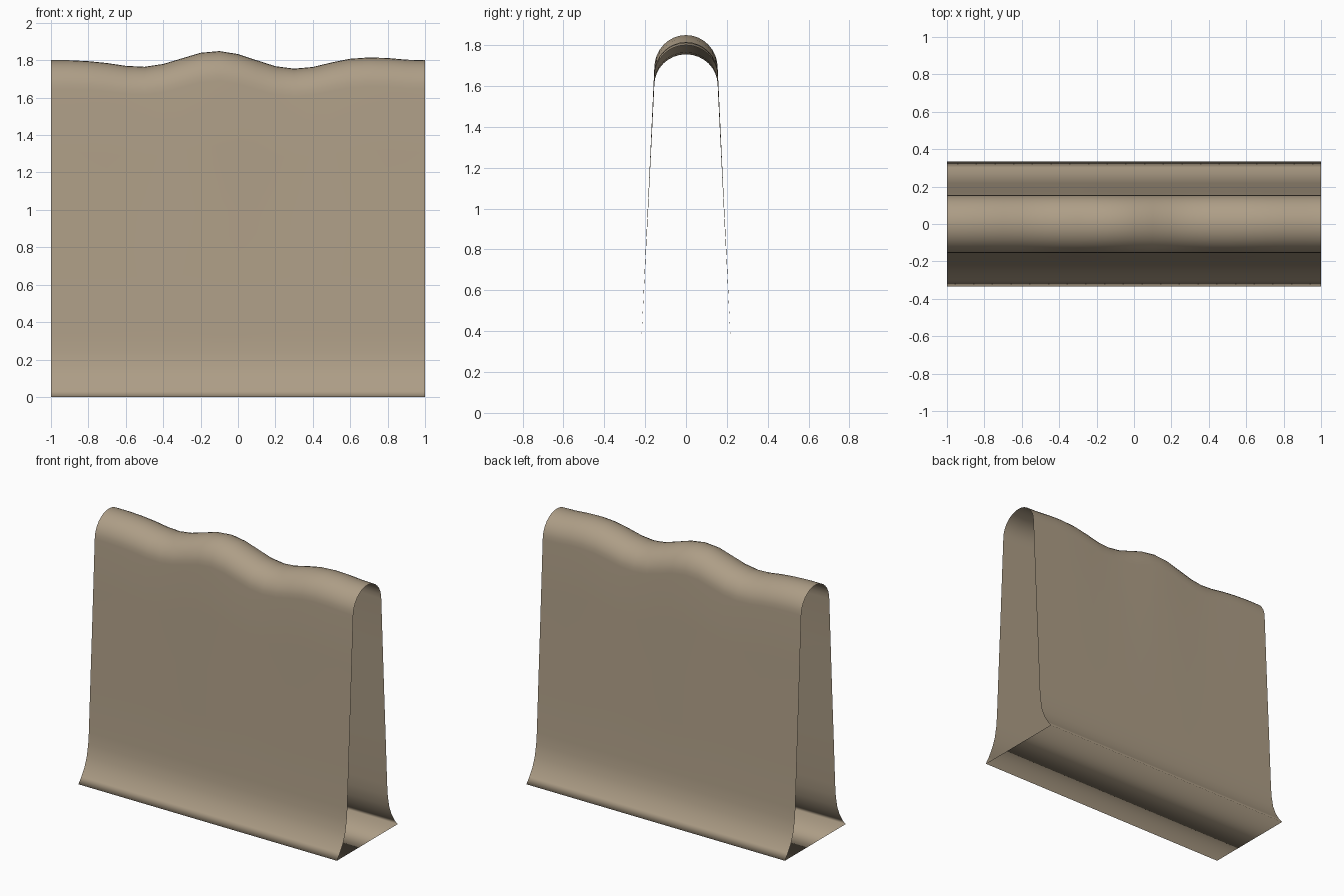
import bpy, bmesh, math

if "Cube" in bpy.data.objects:
    bpy.data.objects.remove(bpy.data.objects["Cube"])

# Half profile (y, z): flared foot, leaning wall, then rounded cap
half = [(0.335, 0.0), (0.302, 0.04), (0.268, 0.095), (0.242, 0.16),
        (0.227, 0.24), (0.22, 0.32), (0.204, 0.65), (0.187, 0.98), (0.171, 1.31)]
R, CZ = 0.155, 1.645
half += [(R * math.cos(a), CZ + R * math.sin(a))
         for a in (math.radians(11.25 * k) for k in range(9))]
half[-1] = (0.0, CZ + R)
# Mirror: front foot over the cap to the back foot
profile = [(-y, z) for y, z in half] + half[-2::-1]

# Height change of the worn ridge, every 0.1 along x
ridge = [0, 0, -.005, -.015, -.03, -.035, -.02, .01, .04, .049, .033,
         0, -.032, -.045, -.036, -.012, .008, .015, .012, .003, 0]


def lift(z, d):
    """Fade the ridge wave out towards the foot."""
    return z + d * max(0.0, (z - 0.32) / (CZ + R - 0.32))


bm = bmesh.new()
rows = []
for i, d in enumerate(ridge):
    x = -1 + 0.1 * i
    rows.append([bm.verts.new((x, y, lift(z, d))) for y, z in profile])

# Skin closed along the bottom, open at both ends
n = len(profile)
for a, b in zip(rows, rows[1:]):
    for j in range(n):
        k = (j + 1) % n
        f = bm.faces.new((a[j], b[j], b[k], a[k]))
        f.smooth = True

mesh = bpy.data.meshes.new("wall_segment")
bm.to_mesh(mesh)
bm.free()
wall = bpy.data.objects.new("wall_segment", mesh)
bpy.context.collection.objects.link(wall)

# Clay colour
mat = bpy.data.materials.new("tan_clay")
mat.diffuse_color = (0.42, 0.34, 0.24, 1)
mat.use_nodes = True
mat.node_tree.nodes["Principled BSDF"].inputs["Base Color"].default_value = mat.diffuse_color
mesh.materials.append(mat)
